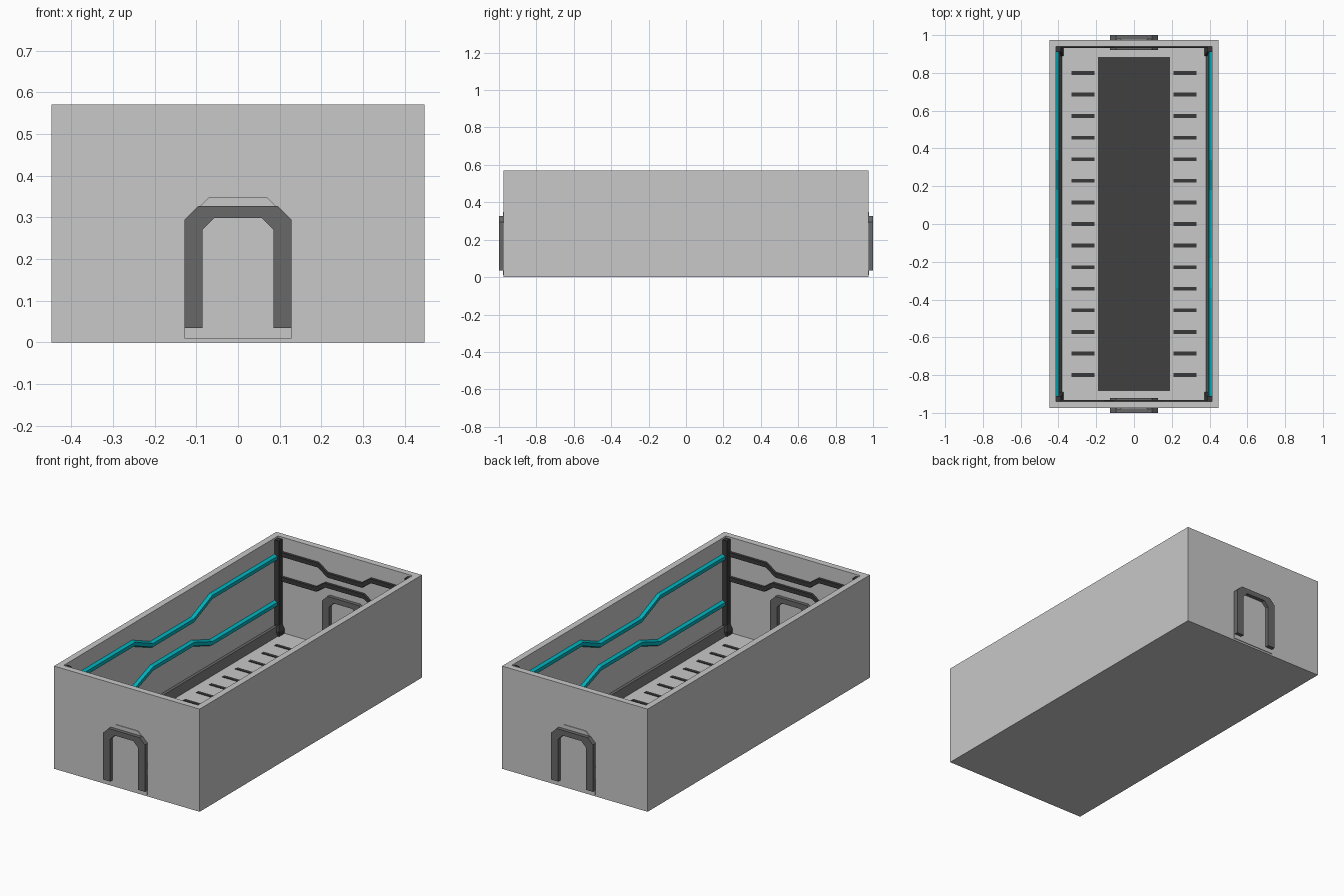
import bpy, bmesh
from mathutils import Vector

if "Cube" in bpy.data.objects:
    bpy.data.objects.remove(bpy.data.objects["Cube"])


def material(name, rgb):
    m = bpy.data.materials.new(name)
    m.diffuse_color = (*rgb, 1)
    m.use_nodes = True
    m.node_tree.nodes["Principled BSDF"].inputs["Base Color"].default_value = m.diffuse_color
    return m


WALL = material("light grey", (0.58, 0.58, 0.58))
FRAME = material("mid grey", (0.14, 0.14, 0.14))
MAT = material("charcoal", (0.05, 0.05, 0.05))
DARK = material("dark grey", (0.04, 0.04, 0.04))
TEAL = material("teal", (0.0, 0.46, 0.53))

HX, HY, H = 0.447, 0.975, 0.57      # outer half sizes and height
IX, IY, FLOOR = 0.412, 0.94, 0.04   # inner half sizes and floor level


def finish(name, bm, mat):
    bmesh.ops.recalc_face_normals(bm, faces=bm.faces)
    me = bpy.data.meshes.new(name)
    bm.to_mesh(me)
    bm.free()
    me.materials.append(mat)
    ob = bpy.data.objects.new(name, me)
    bpy.context.collection.objects.link(ob)
    return ob


def loft(name, rings, mat):
    """Join equal closed rings into a capped solid."""
    bm = bmesh.new()
    vs = [[bm.verts.new(p) for p in r] for r in rings]
    n = len(vs[0])
    for a, b in zip(vs, vs[1:]):
        for i in range(n):
            j = (i + 1) % n
            bm.faces.new((a[i], a[j], b[j], b[i]))
    bm.faces.new(vs[0])
    bm.faces.new(vs[-1])
    return finish(name, bm, mat)


def box(name, lo, hi, mat):
    ring = [(lo[0], lo[1]), (hi[0], lo[1]), (hi[0], hi[1]), (lo[0], hi[1])]
    return loft(name, [[(x, y, z) for x, y in ring] for z in (lo[2], hi[2])], mat)


def prism_y(name, outline, y0, y1, mat):
    return loft(name, [[(x, y, z) for x, z in outline] for y in (y0, y1)], mat)


def rail(name, path, half, taper, place, mat):
    """Bent wall rail: trapezoid section along (u, z); place maps (u, depth, z)."""
    rings = [[place(u, 0, z - half), place(u, 1, z - half + taper),
              place(u, 1, z + half - taper), place(u, 0, z + half)] for u, z in path]
    return loft(name, rings, mat)


def jog(end, wide, narrow, z0, z1):
    return [(-end, z0), (-wide, z0), (-narrow, z1), (narrow, z1), (wide, z0), (end, z0)]


# open-topped shell with floor
bm = bmesh.new()
bmesh.ops.create_cube(bm, size=1)
for v in bm.verts:
    v.co = Vector((v.co.x * 2 * HX, v.co.y * 2 * HY, (v.co.z + 0.5) * H))
top = max(bm.faces, key=lambda f: f.calc_center_median().z)
bmesh.ops.inset_region(bm, faces=[top], thickness=HX - IX, use_even_offset=True)
inner = bmesh.ops.extrude_discrete_faces(bm, faces=[top])["faces"][0]
bmesh.ops.translate(bm, verts=inner.verts, vec=(0, 0, FLOOR - H))
finish("shell", bm, WALL)

# floor runner and slots
box("floor_runner", (-0.19, -0.885, FLOOR - 0.01), (0.19, 0.885, FLOOR + 0.004), MAT)
for i in range(15):
    y = -0.8 + i * 1.6 / 14
    for s in (-1, 1):
        box("floor_slot", (s * 0.27 - 0.06, y - 0.01, FLOOR - 0.01),
            (s * 0.27 + 0.06, y + 0.01, FLOOR + 0.003), DARK)

# side wall skirting, rails
for s in (-1, 1):
    skirt = [(s * IX, FLOOR), (s * 0.38, FLOOR), (s * 0.395, 0.085), (s * IX, 0.085)]
    prism_y("skirting", skirt, -0.93, 0.93, FRAME)

    def side(u, d, z, s=s):
        return (s * (IX - 0.016 * d), u, z)
    rail("upper_side_rail", jog(0.92, 0.34, 0.18, 0.463, 0.395), 0.018, 0.008, side, TEAL)
    rail("lower_side_rail", jog(0.92, 0.34, 0.18, 0.207, 0.264), 0.018, 0.008, side, TEAL)

# end wall rails, doorways
arch = [(-0.128, 0.035), (-0.128, 0.295), (-0.095, 0.327), (0.095, 0.327),
        (0.128, 0.295), (0.128, 0.035), (0.085, 0.035), (0.085, 0.27),
        (0.057, 0.298), (-0.057, 0.298), (-0.085, 0.27), (-0.085, 0.035)]
panel = [(-0.128, 0.01), (-0.128, 0.29), (-0.07, 0.348),
         (0.07, 0.348), (0.128, 0.29), (0.128, 0.01)]
for s in (-1, 1):
    def end(u, d, z, s=s):
        return (u, s * (IY - 0.009 * d), z)
    rail("upper_end_rail", jog(0.39, 0.16, 0.105, 0.477, 0.437), 0.015, 0.003, end, DARK)
    rail("lower_end_rail", jog(0.39, 0.175, 0.12, 0.34, 0.378), 0.015, 0.003, end, DARK)
    prism_y("door_panel", panel, s * 0.97, s * 0.979, WALL)
    prism_y("door_frame", arch, s * 0.92, s * 1.0, FRAME)

# corner posts with flared feet
for sx in (-1, 1):
    for sy in (-1, 1):
        rings = []
        for z, wx, wy in ((FLOOR, 0.04, 0.05), (0.065, 0.04, 0.05),
                          (0.09, 0.026, 0.03), (0.56, 0.026, 0.03)):
            x0, x1, y0, y1 = sx * IX, sx * (IX - wx), sy * IY, sy * (IY - wy)
            rings.append([(x0, y0, z), (x1, y0, z), (x1, y1, z), (x0, y1, z)])
        loft("corner_post", rings, DARK)
